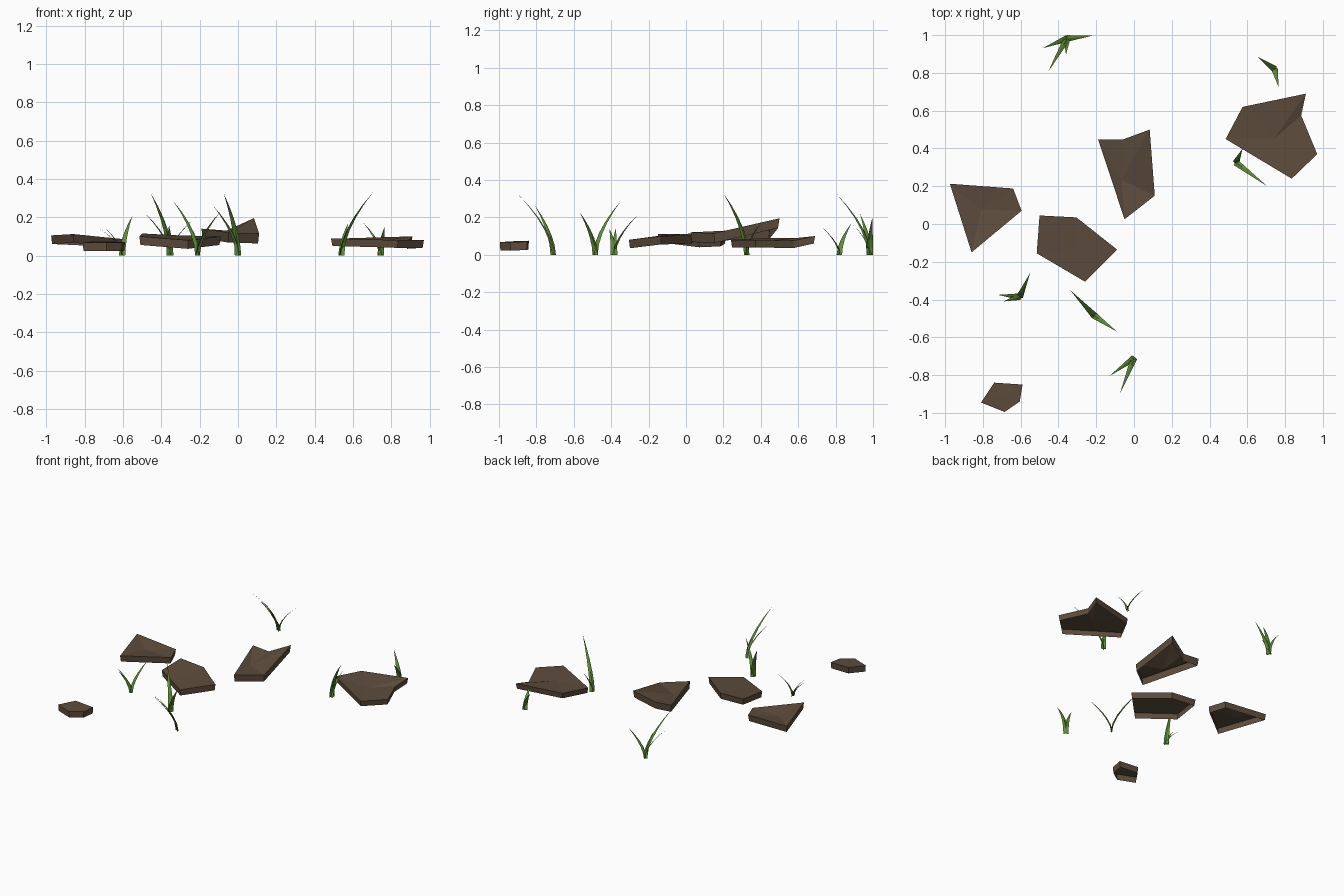
import bpy
import bmesh
from mathutils import Vector

cube = bpy.data.objects.get("Cube")
if cube:
    bpy.data.objects.remove(cube, do_unlink=True)


def make_material(name, rgb):
    mat = bpy.data.materials.new(name)
    mat.use_nodes = True
    colour = (*rgb, 1)
    mat.diffuse_color = colour
    bsdf = next(n for n in mat.node_tree.nodes if n.type == "BSDF_PRINCIPLED")
    bsdf.inputs["Base Color"].default_value = colour
    bsdf.inputs["Roughness"].default_value = 0.9
    return mat


brown = make_material("stone brown", (0.11, 0.073, 0.046))
green = make_material("grass green", (0.12, 0.27, 0.04))


def finish(bm, name, mat):
    mesh = bpy.data.meshes.new(name)
    bm.to_mesh(mesh)
    bm.free()
    mesh.materials.append(mat)
    obj = bpy.data.objects.new(name, mesh)
    bpy.context.collection.objects.link(obj)
    return obj


def stone(name, centre, rim, depth=0.045):
    """Faceted stone cap: a fan around the centre and a skirt, open below."""
    bm = bmesh.new()
    mid = bm.verts.new(centre)
    top = [bm.verts.new(p) for p in rim]
    low = []
    for p in rim:
        inward = (Vector(centre) - Vector(p)) * 0.03
        low.append(bm.verts.new((p[0] + inward.x, p[1] + inward.y, p[2] - depth)))
    for i in range(len(top)):
        j = (i + 1) % len(top)
        bm.faces.new((mid, top[i], top[j]))
        bm.faces.new((top[i], low[i], low[j], top[j]))
    return finish(bm, name, brown)


def blade(bm, base, tip, width=0.036, steps=5):
    """Curved, tapered and slightly folded leaf from the ground to its tip."""
    root = Vector((*base, 0))
    lean = Vector(tip) - root
    out = Vector((lean.x, lean.y, 0))
    forward = out.normalized()
    side = Vector((-forward.y, forward.x, 0))
    rows = []
    for k in range(steps):
        t = k / steps
        p = root + out * t ** 1.7 + Vector((0, 0, lean.z * t))
        half = width / 2 * (1 - t ** 1.6)
        rows.append([bm.verts.new(p + side * half),
                     bm.verts.new(p - forward * half * 0.35),
                     bm.verts.new(p - side * half)])
    point = bm.verts.new(tip)
    for a, b in zip(rows, rows[1:]):
        for i in (0, 1):
            bm.faces.new((a[i], a[i + 1], b[i + 1], b[i]))
    for i in (0, 1):
        bm.faces.new((rows[-1][i], rows[-1][i + 1], point))


def tuft(name, base, tips):
    bm = bmesh.new()
    for tip in tips:
        blade(bm, base, tip)
    return finish(bm, name, green)


# Stones, rims listed anticlockwise from above
stone("large_stone", (0.74, 0.45, 0.075),
      [(0.485, 0.45, 0.09), (0.835, 0.24, 0.08), (0.97, 0.37, 0.08),
       (0.885, 0.575, 0.075), (0.91, 0.69, 0.1), (0.575, 0.62, 0.09)], 0.04)
stone("tilted_stone", (-0.065, 0.235, 0.105),
      [(-0.19, 0.447, 0.14), (-0.05, 0.025, 0.12), (0.11, 0.15, 0.115),
       (0.083, 0.5, 0.195), (-0.06, 0.447, 0.13)], 0.052)
stone("left_stone", (-0.81, 0.075, 0.082),
      [(-0.975, 0.213, 0.105), (-0.86, -0.15, 0.112), (-0.595, 0.07, 0.085),
       (-0.64, 0.188, 0.09)])
stone("middle_stone", (-0.31, -0.13, 0.092),
      [(-0.5, 0.045, 0.115), (-0.515, -0.155, 0.1), (-0.26, -0.305, 0.08),
       (-0.09, -0.135, 0.1), (-0.305, 0.035, 0.105)])
stone("small_stone", (-0.69, -0.91, 0.073),
      [(-0.74, -0.84, 0.075), (-0.81, -0.945, 0.068), (-0.685, -0.995, 0.068),
       (-0.605, -0.94, 0.068), (-0.59, -0.85, 0.07)])

# Grass tufts
tuft("back_grass", (-0.355, 0.982),
     [(-0.22, 0.997, 0.2), (-0.485, 0.93, 0.22), (-0.455, 0.805, 0.325),
      (-0.36, 0.895, 0.16)])
tuft("back_left_grass", (0.745, 0.82),
     [(0.655, 0.885, 0.17), (0.765, 0.725, 0.15)])
tuft("left_grass", (0.54, 0.325),
     [(0.575, 0.4, 0.17), (0.705, 0.2, 0.33)])
tuft("right_grass", (-0.605, -0.385),
     [(-0.55, -0.26, 0.21), (-0.72, -0.375, 0.14), (-0.69, -0.41, 0.14)])
tuft("centre_grass", (-0.21, -0.485),
     [(-0.338, -0.35, 0.285), (-0.09, -0.57, 0.23)])
tuft("front_grass", (0.0, -0.71),
     [(-0.13, -0.805, 0.26), (-0.075, -0.9, 0.325)])
